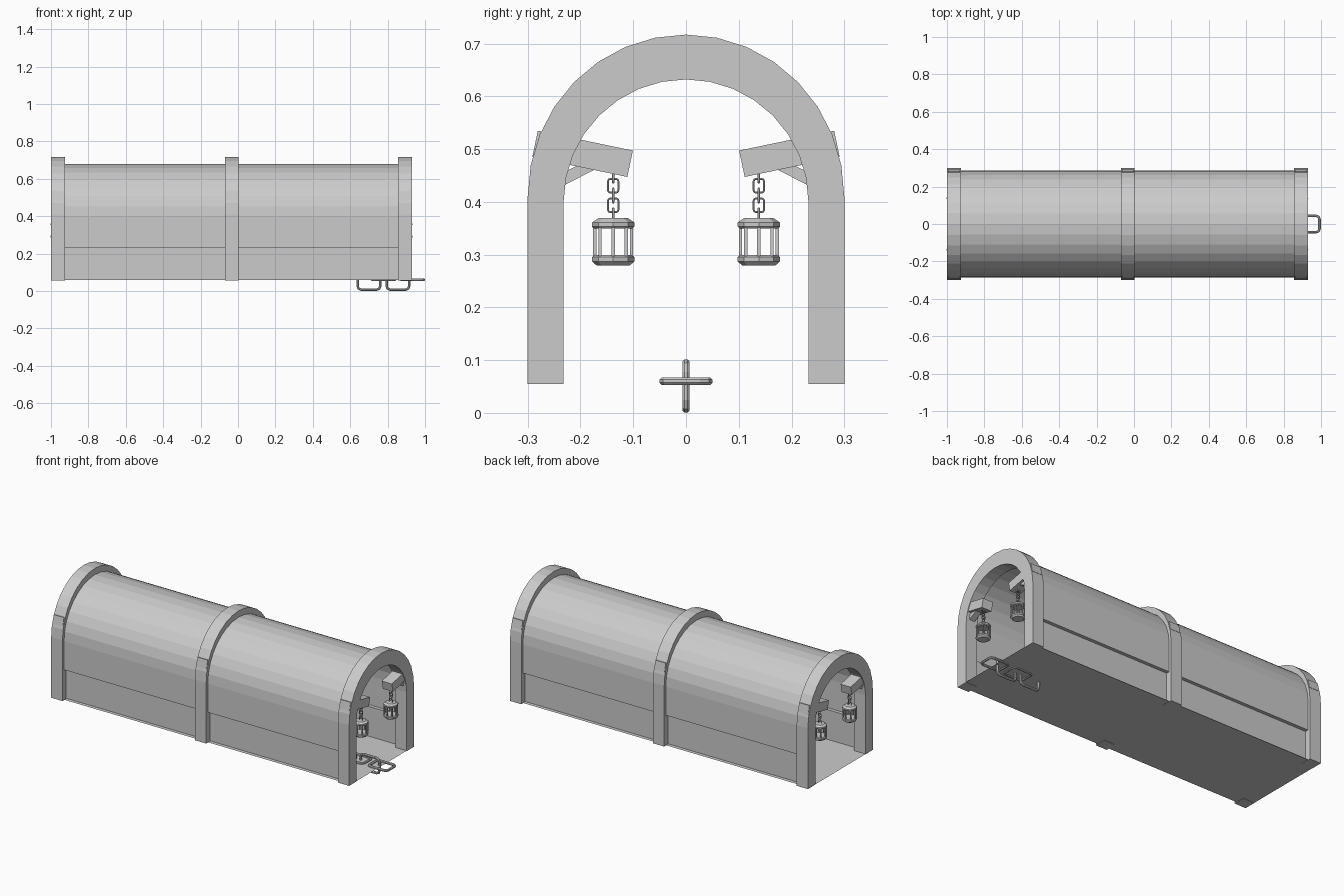
import bpy, bmesh
from math import cos, sin, pi, radians
from mathutils import Vector, Matrix

if "Cube" in bpy.data.objects:
    bpy.data.objects.remove(bpy.data.objects["Cube"])

RIBS = [-0.9625, -0.0325, 0.8925]


def finish(bm, name):
    bmesh.ops.recalc_face_normals(bm, faces=bm.faces)
    me = bpy.data.meshes.new(name)
    bm.to_mesh(me)
    bm.free()
    ob = bpy.data.objects.new(name, me)
    bpy.context.collection.objects.link(ob)
    return ob


def arch(w, top, spring, base, n=16):
    pts = [(w, base)]
    pts += [(w * cos(pi * i / n), spring + (top - spring) * sin(pi * i / n)) for i in range(n + 1)]
    return pts + [(-w, base)]


def strip(bm, a, b, closed=False):
    n = len(a)
    for i in range(n if closed else n - 1):
        j = (i + 1) % n
        bm.faces.new((a[i], a[j], b[j], b[i]))


def box(bm, centre, size, rot=0.0):
    m = Matrix.Translation(centre) @ Matrix.Rotation(rot, 4, 'X') @ Matrix.Diagonal((*size, 1))
    bmesh.ops.create_cube(bm, size=1, matrix=m)


def link(bm, centre, along, across, length, width, r, sides=8):
    # rounded rectangular ring swept by a round section
    along, across, c = Vector(along), Vector(across), Vector(centre)
    up = along.cross(across)
    hl, hw = length / 2 - r, width / 2 - r
    k = hw * 0.4
    rings = []
    for q, (sx, sy) in enumerate([(1, 1), (-1, 1), (-1, -1), (1, -1)]):
        for s in range(3):
            a = q * pi / 2 + s * pi / 4
            d = along * cos(a) + across * sin(a)
            p = c + along * sx * (hl - k) + across * sy * (hw - k) + d * k
            rings.append([bm.verts.new(p + r * (d * cos(t) + up * sin(t)))
                          for t in [2 * pi * (i + .5) / sides for i in range(sides)]])
    for i, ring in enumerate(rings):
        strip(bm, ring, rings[(i + 1) % len(rings)], True)


def lathe(bm, x, y, profile, n=8):
    rings = [[bm.verts.new((x + r * cos(2 * pi * i / n), y + r * sin(2 * pi * i / n), z))
              for i in range(n)] for r, z in profile]
    for a, b in zip(rings, rings[1:]):
        strip(bm, a, b, True)
    bm.faces.new(rings[0])
    bm.faces.new(rings[-1])


# Arched ribs
outer, inner = arch(0.30, 0.717, 0.41, 0.055), arch(0.232, 0.632, 0.40, 0.055)
for x in RIBS:
    bm = bmesh.new()
    loops = [[bm.verts.new((x + dx, y, z)) for y, z in p]
             for dx, p in ((-.0365, outer), (.0365, outer), (.0365, inner), (-.0365, inner))]
    for i in range(4):
        strip(bm, loops[i], loops[(i + 1) % 4])
    for e in (0, -1):
        bm.faces.new([l[e] for l in loops])
    finish(bm, "arch_rib")

# Thin cover with inset lower walls
prof = [(0.265, 0.058), (0.265, 0.232)] + arch(0.285, 0.68, 0.40, 0.232) + [(-0.265, 0.232), (-0.265, 0.058)]
bm = bmesh.new()
strip(bm, *[[bm.verts.new((x, y, z)) for y, z in prof] for x in (-0.985, 0.915)])
finish(bm, "cover")

# Floor sheet
bm = bmesh.new()
bm.faces.new([bm.verts.new(p + (0.057,)) for p in ((-1, -.285), (.929, -.285), (.929, .285), (-1, .285))])
finish(bm, "floor")

# Brackets, hanging chains and lanterns at each rib, both sides
for x in RIBS:
    for s in (-1, 1):
        y = s * 0.138
        bm = bmesh.new()
        box(bm, (x, s * 0.196, 0.491), (0.065, 0.184, 0.051), s * radians(11.8))
        box(bm, (x, s * 0.215, 0.452), (0.035, 0.10, 0.022), s * radians(-27))
        finish(bm, "bracket")

        bm = bmesh.new()
        for i in range(5):
            link(bm, (x, y, 0.375 + i * 0.0185), (0, 0, 1),
                 (0, 1, 0) if i % 2 else (1, 0, 0), 0.03, 0.024, 0.0022, 6)
        finish(bm, "lantern_chain")

        bm = bmesh.new()
        lathe(bm, x, y, [(0.031, 0.279), (0.040, 0.287), (0.040, 0.295), (0.036, 0.299)])
        lathe(bm, x, y, [(0.036, 0.349), (0.040, 0.353), (0.040, 0.361), (0.028, 0.369)])
        for i in range(8):
            a = i * pi / 4
            box(bm, (x + .035 * cos(a), y + .035 * sin(a), 0.324), (0.006, 0.006, 0.054))
        finish(bm, "lantern")

# Tow chain at the front end, alternating upright and flat links
for i, x in enumerate((0.70, 0.777, 0.855, 0.932)):
    bm = bmesh.new()
    flat = i % 2
    link(bm, (x, 0, 0.06 if flat else 0.051), (1, 0, 0),
         (0, 1, 0) if flat else (0, 0, 1), 0.135, 0.102, 0.0075)
    finish(bm, "tow_link")
